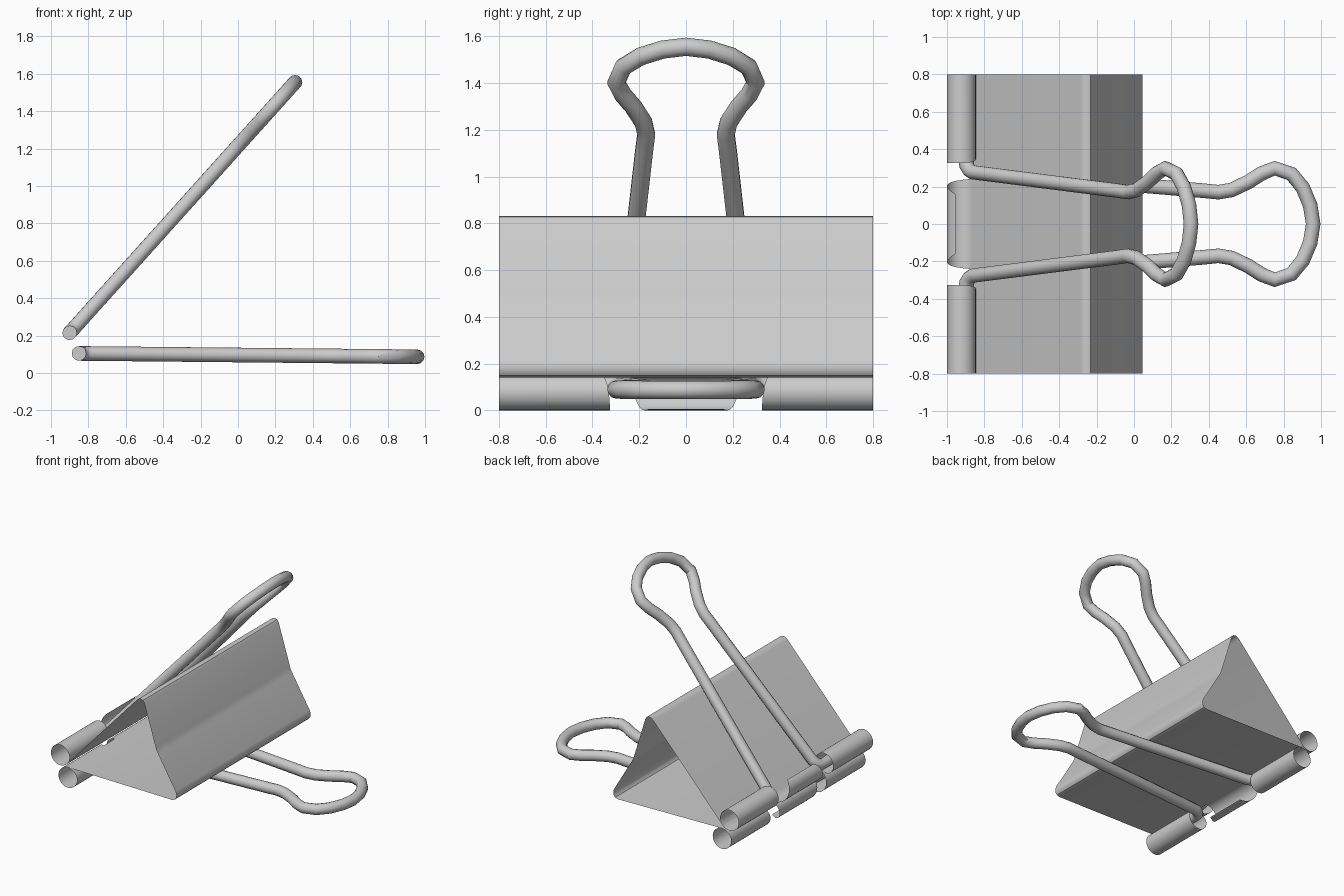
import bpy, bmesh
from math import radians, cos, sin

if "Cube" in bpy.data.objects:
    bpy.data.objects.remove(bpy.data.objects["Cube"])

R = 0.077      # curl radius
WIRE = 0.039   # wire radius


def sheet(name, strips):
    """Thin sheet metal: every strip is a list of (x, z, y0, y1) rows."""
    bm = bmesh.new()
    for rows in strips:
        pairs = [(bm.verts.new((x, y0, z)), bm.verts.new((x, y1, z)))
                 for x, z, y0, y1 in rows]
        for (a, b), (c, d) in zip(pairs, pairs[1:]):
            bm.faces.new((a, b, d, c))
    me = bpy.data.meshes.new(name)
    bm.to_mesh(me)
    bm.free()
    ob = bpy.data.objects.new(name, me)
    bpy.context.collection.objects.link(ob)
    finish(ob)


def finish(ob):
    bpy.ops.object.select_all(action='DESELECT')
    ob.select_set(True)
    bpy.context.view_layer.objects.active = ob
    if ob.type == 'CURVE':
        bpy.ops.object.convert(target='MESH')
    bpy.ops.object.shade_smooth_by_angle(angle=radians(35))


def curl(name, cx, cz, start, turn):
    """Two full outer tubes and a tapered, partly rolled centre tongue."""
    def arc(sweep, n, edge):
        for i in range(n + 1):
            t = i / n
            a = radians(start + turn * sweep * t)
            yield cx + R * cos(a), cz + R * sin(a), edge(t)

    def inner(t):
        return 0.325 + 0.045 * abs(2 * t - 1) ** 3

    right = [(x, z, e, 0.8) for x, z, e in arc(360, 32, inner)]
    left = [(x, z, -0.8, -e) for x, z, e in arc(360, 32, inner)]
    tongue = [(x, z, -e, e) for x, z, e in
              arc(203, 18, lambda t: 0.24 - 0.08 * t ** 2)]
    sheet(name, [left, right, tongue])


def handle(name, origin, tip):
    """Bent wire: half outline as (fraction along length, y), mirrored in y."""
    half = [(0, .5), (0, .34), (.008, .312), (.03, .288), (.06, .276),
            (1.22, .178), (1.30, .170), (1.37, .182), (1.46, .225),
            (1.53, .270), (1.60, .298), (1.69, .268), (1.75, .195),
            (1.79, .100), (1.806, 0)]
    path = half + [(s, -y) for s, y in half[-2::-1]]
    cu = bpy.data.curves.new(name, 'CURVE')
    cu.dimensions = '3D'
    cu.bevel_depth = WIRE
    cu.bevel_resolution = 4
    cu.use_fill_caps = True
    sp = cu.splines.new('POLY')
    sp.points.add(len(path) - 1)
    for p, (s, y) in zip(sp.points, path):
        f = s / 1.806
        p.co = (origin[0] + f * (tip[0] - origin[0]), y,
                origin[1] + f * (tip[1] - origin[1]), 1)
    ob = bpy.data.objects.new(name, cu)
    bpy.context.collection.objects.link(ob)
    finish(ob)


# Folded triangular body
upper, lower = (-0.923, 0.23), (-0.86, 0.077)
up_start = -42.4
profile = [(upper[0] + R * cos(radians(up_start)), upper[1] + R * sin(radians(up_start))),
           (-.288, .812), (-.272, .826), (-.252, .831), (-.233, .826), (-.221, .808),
           (-.125, .495), (-.117, .475), (-.107, .457),
           (.037, .215), (.046, .19), (.044, .165), (.031, .148), (.008, .141),
           (lower[0], lower[1] + R)]
sheet("clip_body", [[(x, z, -0.8, 0.8) for x, z in profile]])

# Rolled lips that hold the wires
curl("upper_curl", *upper, up_start, -1)
curl("lower_curl", *lower, 90, 1)

# Wire handles
handle("upper_handle", (-0.9, 0.215), (0.305, 1.555))
handle("lower_handle", (-0.85, 0.105), (0.958, 0.087))
